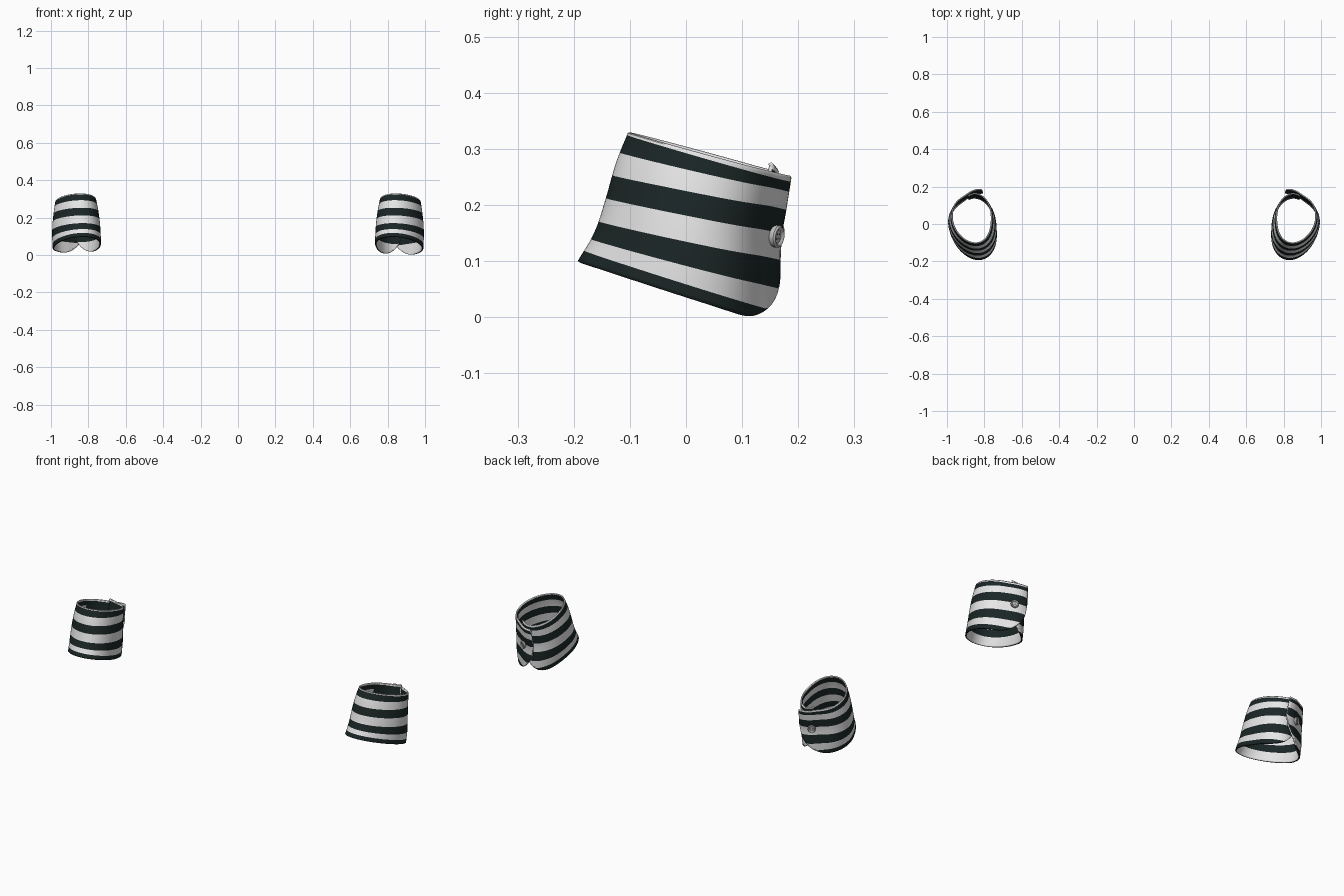
import bpy, bmesh, math
from mathutils import Vector

cube = bpy.data.objects.get("Cube")
if cube:
    bpy.data.objects.remove(cube, do_unlink=True)


def material(name, rgb):
    m = bpy.data.materials.new(name)
    m.use_nodes = True
    m.diffuse_color = (*rgb, 1)
    m.node_tree.nodes["Principled BSDF"].inputs["Base Color"].default_value = (*rgb, 1)
    return m


DARK = material("dark_green_black", (0.011, 0.019, 0.019))
LIGHT = material("off_white", (0.8, 0.8, 0.8))
GREY = material("button_grey", (0.52, 0.52, 0.52))

# Profile from top to bottom: front y, front z, back y, back z, half width
PROFILE = [Vector(p) for p in (
    (-0.103, 0.330, 0.183, 0.252, 0.109),
    (-0.125, 0.275, 0.173, 0.190, 0.119),
    (-0.143, 0.212, 0.163, 0.130, 0.126),
    (-0.163, 0.152, 0.163, 0.060, 0.129),
    (-0.193, 0.100, 0.160, -0.014, 0.127))]
START, END = -0.45, 2 * math.pi + 0.2   # outer flap end, tucked inner end
COLUMNS, ROWS = 84, 3
CENTRE_X = 0.87
# Depths where the stripes change, at the front and at the back
FRONT_EDGES = (0, 0.025, 0.17, 0.34, 0.50, 0.67, 0.81, 0.91, 1)
BACK_EDGES = (0, 0.04, 0.11, 0.24, 0.42, 0.60, 0.78, 0.92, 1)
BANDS = len(FRONT_EDGES) - 1


def section(t):
    """Smooth interpolation of the profile."""
    s = max(0, min(t, 1)) * (len(PROFILE) - 1)
    i = min(int(s), len(PROFILE) - 2)
    f = s - i
    p1, p2 = PROFILE[i], PROFILE[i + 1]
    p0 = PROFILE[i - 1] if i else 2 * p1 - p2
    p3 = PROFILE[i + 2] if i + 2 < len(PROFILE) else 2 * p2 - p1
    return 0.5 * (2 * p1 + (p2 - p0) * f + (2 * p0 - 5 * p1 + 4 * p2 - p3) * f ** 2
                  + (3 * p1 - p0 - 3 * p2 + p3) * f ** 3)


def surface(a, t, side):
    """Point on the cuff at angle a (0 is the back) and depth t."""
    fy, fz, by, bz, half = section(t)
    # The flap runs straight to its end; the other end tucks under it
    outer = max(0, 1 - (a - START) / 0.9) ** 2
    flat = math.exp(-((a - 0.45) / 0.6) ** 2)
    inner = max(0, 1 - (END - a) / 1.6) ** 2
    m = 1 + 0.16 * outer - 0.13 * flat - 0.18 * inner - 0.02 * (t == 0)
    c = math.cos(a) * m
    y = (fy + by) / 2 + c * (by - fy) / 2
    dx = half * math.sin(a) * m
    z = (fz + bz) / 2 + c * (bz - fz) / 2 + 0.016 * inner ** 2 * (1 - t) - 0.02 * dx
    if side < 0:
        z += 0.015 * t * max(0, c)
    # The front leans towards the middle
    lean = 0.1 * (math.sqrt(y * y + 0.0025) - y)
    return Vector((side * (CENTRE_X + dx - lean), y, z))


def hem(a):
    """Lowest depth at angle a, rounding the two corners at the opening."""
    u = max(0, 1 - min(a - START, END - a) / 1.2)
    return 1 - 0.6 * (1 - math.sqrt(1 - u * u))


def stripe_depth(a, j):
    """Depth of grid row j, following the slant of the stripes."""
    w = (1 + math.cos(a)) / 2
    edges = [f + (b - f) * w for f, b in zip(FRONT_EDGES, BACK_EDGES)]
    band = min(j // ROWS, BANDS - 1)
    return edges[band] + (edges[band + 1] - edges[band]) * (j / ROWS - band)


def stripe_slot(band, a):
    """Light hem, then dark and light stripes by turns."""
    if band == BANDS - 1:
        return 2
    if band == 2 and math.cos(a) > 0.3:
        return 3
    return 0 if band % 2 else 1


def add_object(name, bm, mats):
    mesh = bpy.data.meshes.new(name)
    bm.to_mesh(mesh)
    bm.free()
    for m in mats:
        mesh.materials.append(m)
    ob = bpy.data.objects.new(name, mesh)
    bpy.context.collection.objects.link(ob)
    return ob


def smooth(ob):
    bpy.ops.object.select_all(action='DESELECT')
    ob.select_set(True)
    bpy.context.view_layer.objects.active = ob
    bpy.ops.object.shade_smooth_by_angle(angle=math.radians(40))


def make_cuff(name, side):
    bm = bmesh.new()
    n = BANDS * ROWS
    angles = [START + (END - START) * i / COLUMNS for i in range(COLUMNS + 1)]
    grid = []
    for a in angles:
        column, last = [], None
        for j in range(n + 1):
            t = min(stripe_depth(a, j), hem(a))
            if t != last:
                vert = bm.verts.new(surface(a, t, side))
            column.append(vert)
            last = t
        grid.append(column)
    for a, c0, c1 in zip(angles, grid, grid[1:]):
        for j in range(n):
            quad = list(dict.fromkeys((c0[j], c1[j], c1[j + 1], c0[j + 1])))
            if len(quad) < 3:
                continue
            face = bm.faces.new(quad if side > 0 else quad[::-1])
            face.material_index = stripe_slot(j // ROWS, a)
    # Slots: four outside, four inside, four on the cloth edge
    ob = add_object(name, bm, [DARK, LIGHT, DARK, LIGHT,
                               DARK, LIGHT, LIGHT, DARK,
                               LIGHT, LIGHT, DARK, LIGHT])
    mod = ob.modifiers.new("cloth_thickness", 'SOLIDIFY')
    mod.thickness = 0.007
    mod.offset = -1
    mod.material_offset = 4
    mod.material_offset_rim = 8
    smooth(ob)


def make_button(name, side):
    a, t, e = 0.04, 0.45, 0.02
    p = surface(a, t, side)
    normal = (surface(a + e, t, side) - p).cross(surface(a, t + e, side) - p).normalized() * side
    turn = normal.to_track_quat('Z', 'Y')
    bm = bmesh.new()
    # Turned disc with a raised lip and sunken middle
    rings = []
    for r, h in ((0.017, -0.002), (0.020, 0.003), (0.020, 0.009), (0.017, 0.012),
                 (0.014, 0.011), (0.012, 0.008)):
        rings.append([bm.verts.new((r * math.cos(k * math.pi / 12),
                                    r * math.sin(k * math.pi / 12), h)) for k in range(24)])
    for r0, r1 in zip(rings, rings[1:]):
        for k in range(24):
            q = (k + 1) % 24
            bm.faces.new((r0[k], r0[q], r1[q], r1[k]))
    bm.faces.new(rings[-1])
    bm.faces.new(rings[0][::-1])
    # Four thread holes as thin dark plates
    for sx in (-1, 1):
        for sy in (-1, 1):
            hole = [bm.verts.new((sx * 0.004 + 0.002 * math.cos(k * math.pi / 4),
                                  sy * 0.004 + 0.002 * math.sin(k * math.pi / 4), 0.0085))
                    for k in range(8)]
            bm.faces.new(hole).material_index = 1
    for v in bm.verts:
        v.co = p + turn @ v.co
    smooth(add_object(name, bm, [GREY, DARK]))


for label, side in (("left", 1), ("right", -1)):
    make_cuff(label + "_cuff", side)
    make_button(label + "_button", side)
